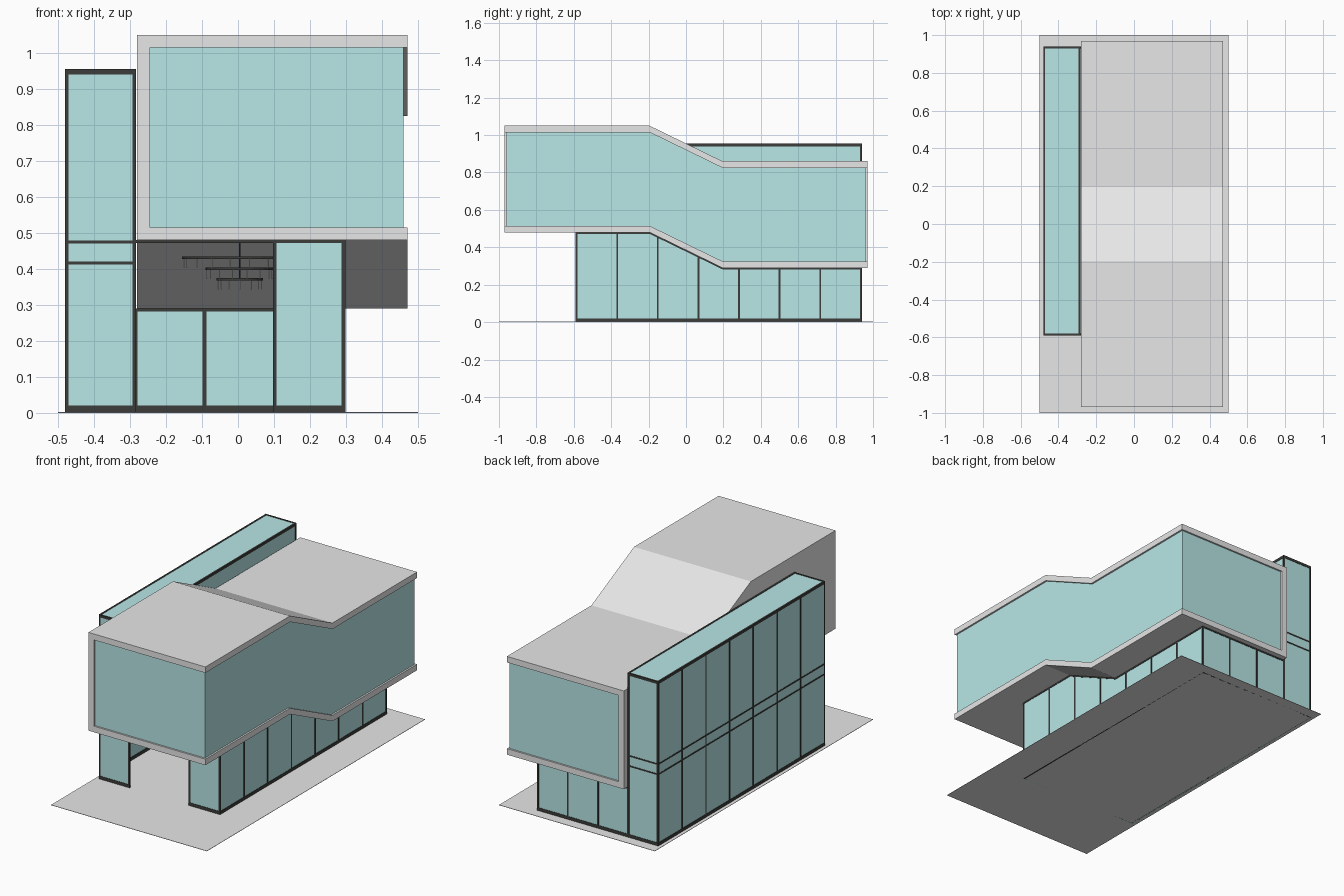
import bpy, bmesh, math
from mathutils import Matrix, Vector

if "Cube" in bpy.data.objects:
    bpy.data.objects.remove(bpy.data.objects["Cube"])


def material(name, rgb):
    m = bpy.data.materials.new(name)
    m.diffuse_color = (*rgb, 1)
    m.use_nodes = True
    m.node_tree.nodes["Principled BSDF"].inputs["Base Color"].default_value = m.diffuse_color
    return m


CONCRETE = material("light_concrete", (0.8, 0.8, 0.8))
GLASS = material("teal_glass", (0.48, 0.8, 0.8))
FRAME = material("dark_frame", (0.045, 0.045, 0.042))


def finish(name, bm, mat):
    bmesh.ops.recalc_face_normals(bm, faces=bm.faces)
    me = bpy.data.meshes.new(name)
    bm.to_mesh(me)
    bm.free()
    me.materials.append(mat)
    ob = bpy.data.objects.new(name, me)
    bpy.context.collection.objects.link(ob)
    return ob


def boxes(name, mat, spans):
    """Each span is (x0, x1, y0, y1, z0, z1)."""
    bm = bmesh.new()
    for x0, x1, y0, y1, z0, z1 in spans:
        mx = Matrix.Translation(((x0 + x1) / 2, (y0 + y1) / 2, (z0 + z1) / 2))
        mx = mx @ Matrix.Diagonal((x1 - x0, y1 - y0, z1 - z0, 1))
        bmesh.ops.create_cube(bm, size=1, matrix=mx)
    return finish(name, bm, mat)


def prism(name, mat, profile, x0, x1):
    """Side profile of (y, z) points extruded along x."""
    bm = bmesh.new()
    face = bm.faces.new([bm.verts.new((x0, y, z)) for y, z in profile])
    ext = bmesh.ops.extrude_face_region(bm, geom=[face])["geom"]
    verts = [v for v in ext if isinstance(v, bmesh.types.BMVert)]
    bmesh.ops.translate(bm, verts=verts, vec=Vector((x1 - x0, 0, 0)))
    return finish(name, bm, mat)


BEND, HIGH, LOW, TALL = 0.195, 0.48, 0.29, 0.57


def under(y):
    """Height of the underside of the stepped upper storey."""
    t = min(1, max(0, (y + BEND) / (2 * BEND)))
    return HIGH + (LOW - HIGH) * t


def band(y0, y1, low, high):
    """Stepped profile between two offsets above the underside."""
    ys = [y0, -BEND, BEND, y1]
    return [(y, under(y) + low) for y in ys] + [(y, under(y) + high) for y in reversed(ys)]


# Site slab
boxes("site_slab", CONCRETE, [(-0.5, 0.5, -1, 1, 0, 0.002)])

# Stepped upper storey: floor, roof, solid left wall and glass body
prism("upper_floor", CONCRETE, band(-0.97, 0.97, 0, 0.035), -0.28, 0.47)
prism("upper_roof", CONCRETE, band(-0.97, 0.97, TALL - 0.035, TALL), -0.28, 0.47)
prism("upper_left_wall", CONCRETE, band(-0.97, 0.97, 0.035, TALL - 0.035), -0.28, -0.245)
prism("upper_glass", GLASS, band(-0.96, 0.96, 0.035, TALL - 0.035), -0.245, 0.46)

# Shared grid of the ground floor and tower
Y0, Y1, XL, XM, XR, TOP = -0.59, 0.94, -0.48, -0.283, 0.298, 0.955
W = 0.01
bays_y = [Y0 + W / 2 + (Y1 - Y0 - W) * i / 7 for i in range(8)]
posts_x = [-0.284, -0.093, 0.102, XR - W / 2]

# Ground floor right wall
prism("right_wall_glass", GLASS, band(Y0 + 0.003, Y1 - 0.003, -under(0) * 0, -0.008)[:4]
      + [(Y1 - 0.003, 0), (Y0 + 0.003, 0)], XR - 0.007, XR - 0.002)
prism("right_wall_top_rail", FRAME, band(Y0, Y1, -0.008, 0), XR - W, XR)
boxes("right_wall_frame", FRAME,
      [(XR - W, XR, y - W / 2, y + W / 2, 0, under(y + W / 2)) for y in bays_y]
      + [(XR - W, XR, Y0, Y1, 0, 0.02)])

# Ground floor back wall, and single front pane beside the open entrance
boxes("ground_glass", GLASS, [
    (XM, XR - 0.004, Y1 - 0.007, Y1 - 0.002, 0, LOW),
    (0.102, XR - 0.004, Y0 + 0.002, Y0 + 0.007, 0, HIGH)])
boxes("ground_frame", FRAME,
      [(x - W / 2, x + W / 2, Y1 - W, Y1, 0, LOW) for x in posts_x]
      + [(XM, XR, Y1 - W, Y1, 0, 0.02), (XM, XR, Y1 - W, Y1, LOW - 0.008, LOW)]
      + [(x - W / 2, x + W / 2, Y0, Y0 + W, 0, HIGH) for x in posts_x[2:]]
      + [(0.097, XR, Y0, Y0 + W, 0, 0.02), (XM, XR, Y0, Y0 + W, HIGH - 0.008, HIGH)])

# Tall side tower panes; the inner side is open below the upper storey
boxes("tower_glass", GLASS, [
    (XL + 0.002, XL + 0.007, Y0 + 0.003, Y1 - 0.003, 0, TOP - 0.003),
    (XL + 0.003, XM - 0.003, Y0 + 0.002, Y0 + 0.007, 0, TOP - 0.003),
    (XL + 0.003, XM - 0.003, Y1 - 0.007, Y1 - 0.002, 0, TOP - 0.003),
    (XL + 0.003, XM - 0.003, Y0 + 0.003, Y1 - 0.003, TOP - 0.007, TOP - 0.002)])
prism("tower_inner_glass", GLASS,
      [(y, under(y)) for y in (Y0 + 0.003, -BEND, BEND, Y1 - 0.003)]
      + [(Y1 - 0.003, TOP - 0.003), (Y0 + 0.003, TOP - 0.003)], XM - 0.007, XM - 0.002)

# Tower mullions, corner posts and rails
tower = [(XL, XL + W, y - W / 2, y + W / 2, 0, TOP) for y in bays_y]
for ya in (Y0, Y1 - W):
    tower.append((XM - W, XM, ya, ya + W, 0, TOP))
for z0, z1 in ((0, 0.02), (0.412, 0.42), (0.471, 0.479), (TOP - 0.015, TOP)):
    tower.append((XL, XL + W, Y0, Y1, z0, z1))
    tower += [(XL, XM, ya, ya + W, z0, z1) for ya in (Y0, Y1 - W)]
tower.append((XM - W, XM, Y0, Y1, TOP - 0.015, TOP))
boxes("tower_frame", FRAME, tower)

# Tiered lobby chandelier
CX, CY = 0.005, -0.32
tiers = [(0.16, 0.43, 18), (0.095, 0.40, 14), (0.065, 0.37, 12)]


def cylinder(bm, x, y, z0, z1, r, sides):
    bmesh.ops.create_cone(bm, cap_ends=True, segments=sides, radius1=r, radius2=r,
                          depth=z1 - z0, matrix=Matrix.Translation((x, y, (z0 + z1) / 2)))


discs, tubes = bmesh.new(), bmesh.new()
cylinder(discs, CX, CY, 0.37, HIGH, 0.002, 8)
for r, z, n in tiers:
    cylinder(discs, CX, CY, z - 0.003, z + 0.004, r, 32)
    for i in range(n):
        a = 2 * math.pi * i / n
        cylinder(tubes, CX + (r - 0.005) * math.cos(a), CY + (r - 0.005) * math.sin(a),
                 z - 0.028, z - 0.003, 0.0018, 8)
finish("chandelier_discs", discs, FRAME)
finish("chandelier_tubes", tubes, CONCRETE)
